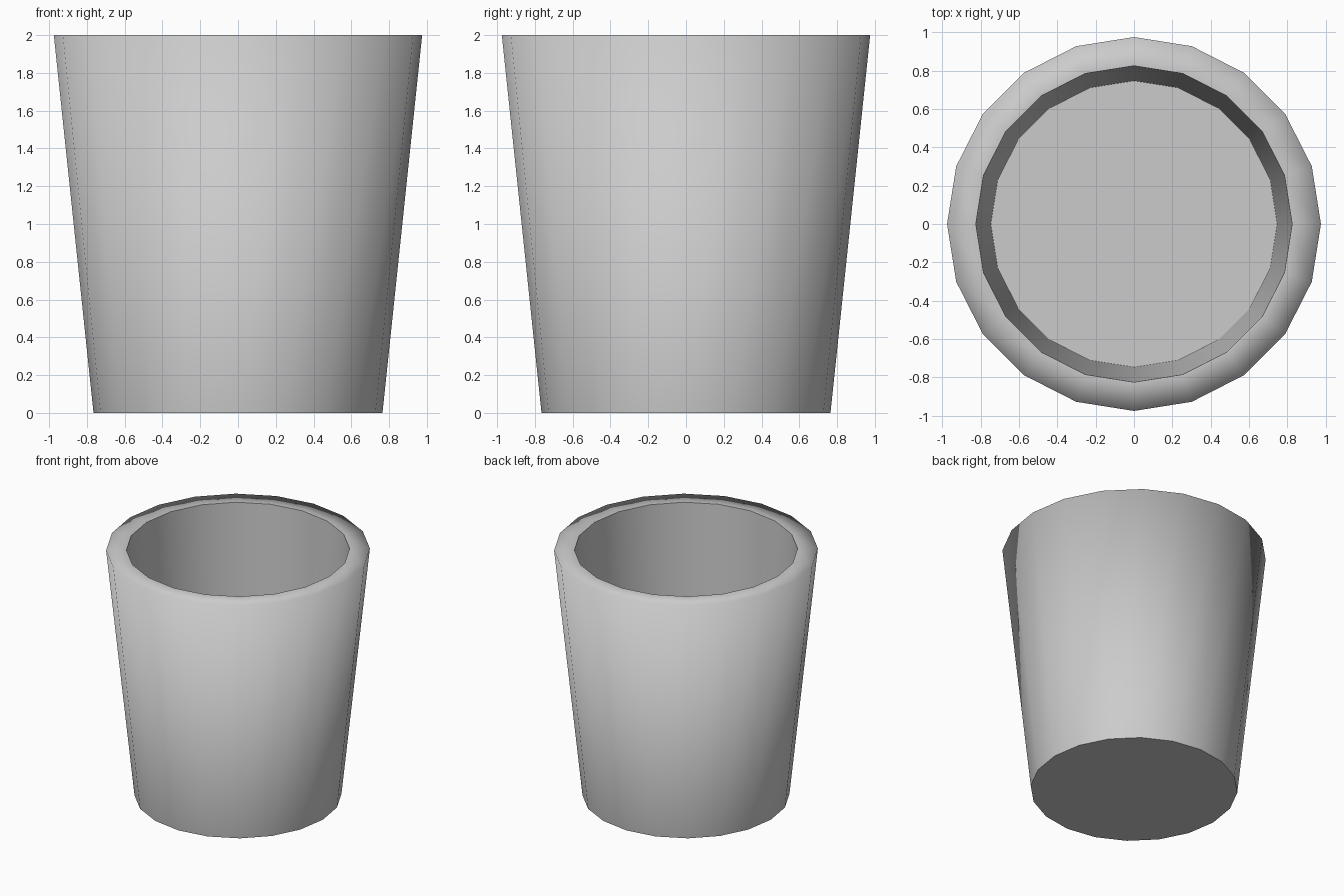
import bpy, bmesh, math

if "Cube" in bpy.data.objects:
    bpy.data.objects.remove(bpy.data.objects["Cube"])

SIDES = 20
# profile of the cup wall (radius, height): base, outer lip, inner lip, inner floor
PROFILE = [(0.765, 0.0), (0.975, 2.0), (0.825, 2.0), (0.747, 0.15)]

bm = bmesh.new()
rings = [[bm.verts.new((r * math.cos(2 * math.pi * i / SIDES),
                        r * math.sin(2 * math.pi * i / SIDES), z))
          for i in range(SIDES)] for r, z in PROFILE]

# outer wall, rim and inner wall
for k, (a, b) in enumerate(zip(rings, rings[1:])):
    for i in range(SIDES):
        j = (i + 1) % SIDES
        bm.faces.new((a[i], a[j], b[j], b[i])).smooth = True

# underside and inner floor
bm.faces.new(rings[0][::-1])
bm.faces.new(rings[-1])

# crisp edges at the base, inner lip and floor; outer lip stays soft
bm.normal_update()
for k in (0, 2, 3):
    ring = set(rings[k])
    for e in bm.edges:
        if e.verts[0] in ring and e.verts[1] in ring:
            e.smooth = False

mesh = bpy.data.meshes.new("cup")
bm.to_mesh(mesh)
bm.free()
cup = bpy.data.objects.new("cup", mesh)
bpy.context.collection.objects.link(cup)
